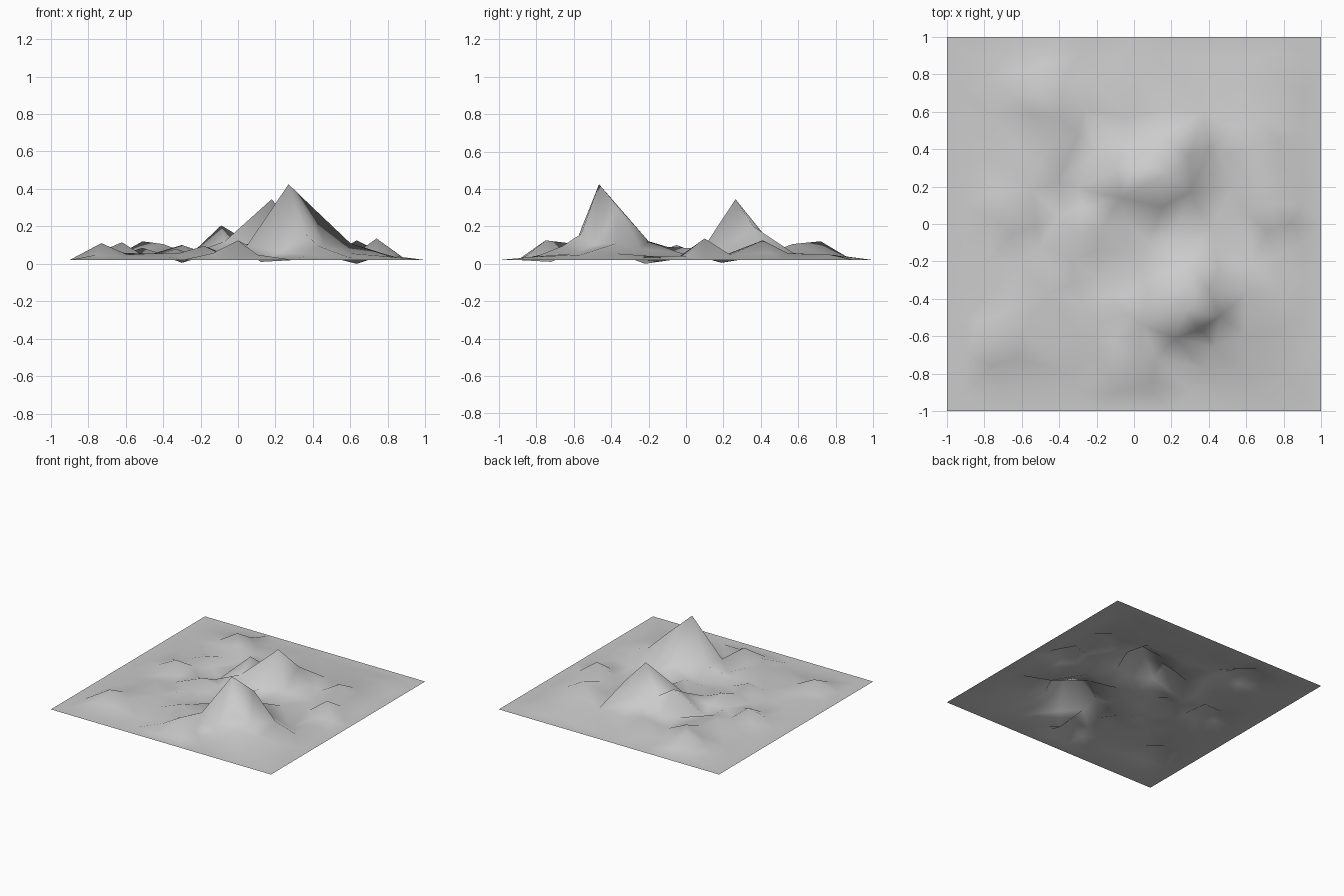
import bpy
import math
import random
from mathutils import Vector
from mathutils.geometry import delaunay_2d_cdt

if "Cube" in bpy.data.objects:
    bpy.data.objects.remove(bpy.data.objects["Cube"])

random.seed(4)
BASE = 0.02      # height of the flat outer rim

# Summits and ridge points of the two large peaks, then their feet
peaks = [
    (0.27, -0.465, 0.425), (0.40, -0.36, 0.30), (0.36, -0.56, 0.16),
    (0.60, -0.37, 0.11), (0.43, -0.66, 0.095), (0.05, -0.54, 0.10),
    (0.07, -0.36, 0.11), (0.28, -0.20, 0.12), (0.22, -0.61, 0.06),
    (0.46, -0.49, 0.10), (0.45, -0.24, 0.08),
    (0.18, 0.265, 0.345), (0.30, 0.36, 0.20), (-0.07, 0.14, 0.12),
    (0.15, 0.09, 0.08), (0.30, 0.17, 0.07), (0.40, 0.40, 0.06),
    (0.13, 0.47, 0.09), (0.02, 0.34, 0.14),
]
# Small hills
hills = [
    (-0.09, 0.29, 0.205), (-0.51, 0.72, 0.12), (-0.40, 0.57, 0.105),
    (0.74, 0.10, 0.135), (0.635, 0.41, 0.125), (-0.51, 0.32, 0.085),
    (-0.62, 0.08, 0.115), (-0.73, -0.62, 0.11), (0.0, -0.75, 0.125),
    (-0.18, -0.52, 0.095), (-0.30, -0.05, 0.10), (0.08, -0.10, 0.09),
    (-0.33, -0.33, 0.08),
]
# Hollows
hollows = [
    (-0.30, 0.19, 0.005), (0.635, -0.22, 0.0), (0.12, -0.72, 0.01),
    (-0.20, -0.70, 0.03), (0.52, 0.20, 0.03), (-0.50, -0.12, 0.04),
]
points = [Vector(p) for p in peaks + hills + hollows]


def add_ground(x, y, gap):
    """Add a low ground point unless it crowds another point."""
    spot = Vector((x, y))
    if max(abs(x), abs(y)) < 0.86 and all((p.xy - spot).length > gap for p in points):
        points.append(Vector((x, y, random.uniform(0.035, 0.06))))


# Low ground around each small hill
for hx, hy, hz in hills:
    for k in range(6):
        a = math.tau * k / 6 + 0.3
        add_ground(hx + 0.14 * math.cos(a), hy + 0.14 * math.sin(a), 0.10)

# Gentle ground everywhere else
for i in range(-4, 5):
    for j in range(-4, 5):
        add_ground(i * 0.195 + random.uniform(-0.03, 0.03),
                   j * 0.195 + random.uniform(-0.03, 0.03), 0.12)

# Two square rings form the level rim
for half, count in ((0.90, 9), (1.0, 10)):
    for k in range(count):
        t = -half + 2 * half * k / count
        for x, y in ((t, -half), (half, t), (-t, half), (-half, -t)):
            points.append(Vector((x, y, BASE)))

# Triangulate the ground
verts, _, faces, origin, _, _ = delaunay_2d_cdt(
    [p.xy for p in points], [], [], 0, 1e-5)
coords = [(v.x, v.y, points[o[0]].z if o else BASE)
          for v, o in zip(verts, origin)]


def upward(face):
    a, b, c = (verts[i] for i in face[:3])
    turn = (b.x - a.x) * (c.y - a.y) - (b.y - a.y) * (c.x - a.x)
    return list(face) if turn > 0 else list(reversed(face))


mesh = bpy.data.meshes.new("terrain")
mesh.from_pydata(coords, [], [upward(f) for f in faces])
mesh.update()
mesh.polygons.foreach_set("use_smooth", [True] * len(mesh.polygons))

# Single stone colour
grey = bpy.data.materials.new("light grey")
grey.diffuse_color = (0.6, 0.6, 0.6, 1.0)
grey.use_nodes = True
grey.node_tree.nodes["Principled BSDF"].inputs["Base Color"].default_value = grey.diffuse_color
mesh.materials.append(grey)

terrain = bpy.data.objects.new("terrain", mesh)
bpy.context.collection.objects.link(terrain)
